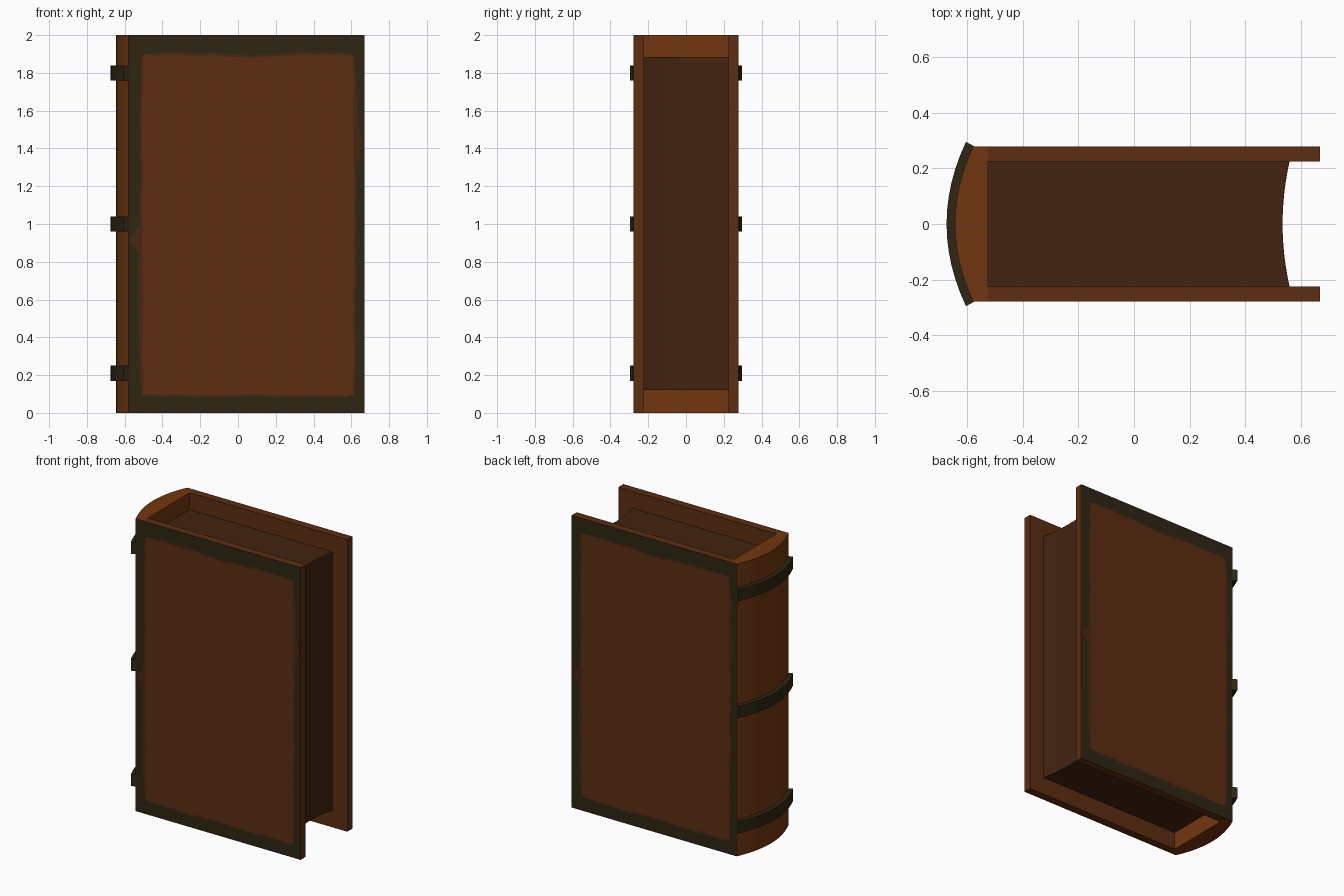
import bpy, bmesh, math, random

if "Cube" in bpy.data.objects:
    bpy.data.objects.remove(bpy.data.objects["Cube"])

random.seed(4)


def material(name, rgb):
    def lin(c):
        c /= 255
        return c / 12.92 if c <= 0.04045 else ((c + 0.055) / 1.055) ** 2.4
    m = bpy.data.materials.new(name)
    m.diffuse_color = (*[lin(c) for c in rgb], 1)
    m.use_nodes = True
    m.node_tree.nodes["Principled BSDF"].inputs["Base Color"].default_value = m.diffuse_color
    return m


LEATHER = material("brown leather", (93, 45, 17))
SPINE = material("spine leather", (114, 54, 15))
DARK = material("dark trim", (46, 38, 19))
WORN = material("worn trim", (70, 39, 17))
PAGES = material("page brown", (66, 35, 16))


def make_object(name, bm, mats):
    mesh = bpy.data.meshes.new(name)
    bm.to_mesh(mesh)
    bm.free()
    obj = bpy.data.objects.new(name, mesh)
    bpy.context.collection.objects.link(obj)
    for m in mats:
        mesh.materials.append(m)
    return obj


def extrude(name, profile, z0, z1, mat):
    """Vertical prism from a plan outline."""
    bm = bmesh.new()
    lo = [bm.verts.new((x, y, z0)) for x, y in profile]
    hi = [bm.verts.new((x, y, z1)) for x, y in profile]
    bm.faces.new(lo[::-1])
    bm.faces.new(hi)
    n = len(profile)
    for i in range(n):
        j = (i + 1) % n
        bm.faces.new((lo[i], lo[j], hi[j], hi[i]))
    bmesh.ops.recalc_face_normals(bm, faces=bm.faces)
    return make_object(name, bm, [mat])


def arc(x_mid, x_end, y_end, n=12):
    """Shallow curve across y, from +y_end to -y_end."""
    ts = [1 - 2 * i / n for i in range(n + 1)]
    return [(x_mid + (x_end - x_mid) * t * t, y_end * t) for t in ts]


# Page block with hollow fore edge
extrude("page_block", [(-0.525, 0.225), (-0.525, -0.225)] + arc(0.535, 0.56, 0.225)[::-1],
        0.12, 1.885, PAGES)

# Rounded spine
extrude("spine", arc(-0.645, -0.58, 0.279) + [(-0.525, -0.279), (-0.525, 0.279)], 0, 2, SPINE)

# Raised spine bands
for i, z in enumerate((0.21, 1.0, 1.80)):
    outer = arc(-0.675, -0.605, 0.296)
    inner = arc(-0.643, -0.576, 0.28)
    extrude(f"spine_band_{i + 1}", outer + inner[::-1], z - 0.04, z + 0.04, DARK)

# Cover boards
for name, s in (("front_board", -1), ("back_board", 1)):
    extrude(name, [(-0.525, 0.225 * s), (0.67, 0.225 * s), (0.67, 0.279 * s), (-0.525, 0.279 * s)],
            0, 2, LEATHER)


def bump(v, centre, width):
    return math.exp(-((v - centre) / width) ** 2)


def rect_loop(x0, x1, z0, z1, n=24):
    """Points round a rectangle, n per side, each with its outward direction."""
    corners = [(x0, z0), (x1, z0), (x1, z1), (x0, z1)]
    normals = [(0, -1), (1, 0), (0, 1), (-1, 0)]
    pts = []
    for k in range(4):
        a, b = corners[k], corners[(k + 1) % 4]
        for i in range(n):
            t = i / n
            pts.append((a[0] + (b[0] - a[0]) * t, a[1] + (b[1] - a[1]) * t,
                        normals[k] if i else (0, 0)))
    return pts


# Worn, uneven border shared by both covers
outer = [(x, z) for x, z, _ in rect_loop(-0.58, 0.67, 0, 2)]
middle, inner = [], []
for x, z, (nx, nz) in rect_loop(-0.505, 0.612, 0.095, 1.895):
    wob = random.uniform(-0.004, 0.004)
    spread = 0.012
    if nx > 0:
        spread += 0.04 * bump(z, 1.41, 0.05) + 0.012 * bump(z, 1.6, 0.12)
    elif nx < 0:
        spread += 0.05 * bump(z, 0.92, 0.04) + 0.014 * bump(z, 0.6, 0.3)
    elif nz > 0:
        wob -= 0.014 * bump(x, 0.05, 0.15)
    inner.append((x + nx * wob, z + nz * wob))
    middle.append((x + nx * (wob + spread), z + nz * (wob + spread)))


def cover_face(name, s):
    """Flat painted cover face; s = -1 front, 1 back (turned half round)."""
    bm = bmesh.new()
    # The border pattern is turned about the cover's middle on the back
    loops = [[bm.verts.new((x if s < 0 else 0.09 - x, 0.28 * s, z)) for x, z in loop]
             for loop in (outer, middle, inner)]
    n = len(outer)
    for k in range(2):
        for i in range(n):
            j = (i + 1) % n
            f = bm.faces.new((loops[k][i], loops[k][j], loops[k + 1][j], loops[k + 1][i]))
            f.material_index = k
    f = bm.faces.new(loops[2])
    f.material_index = 2
    bm.normal_update()
    for f in bm.faces:
        if f.normal.y * s < 0:
            f.normal_flip()
    make_object(name, bm, [DARK, WORN, LEATHER])


cover_face("front_cover_face", -1)
cover_face("back_cover_face", 1)
